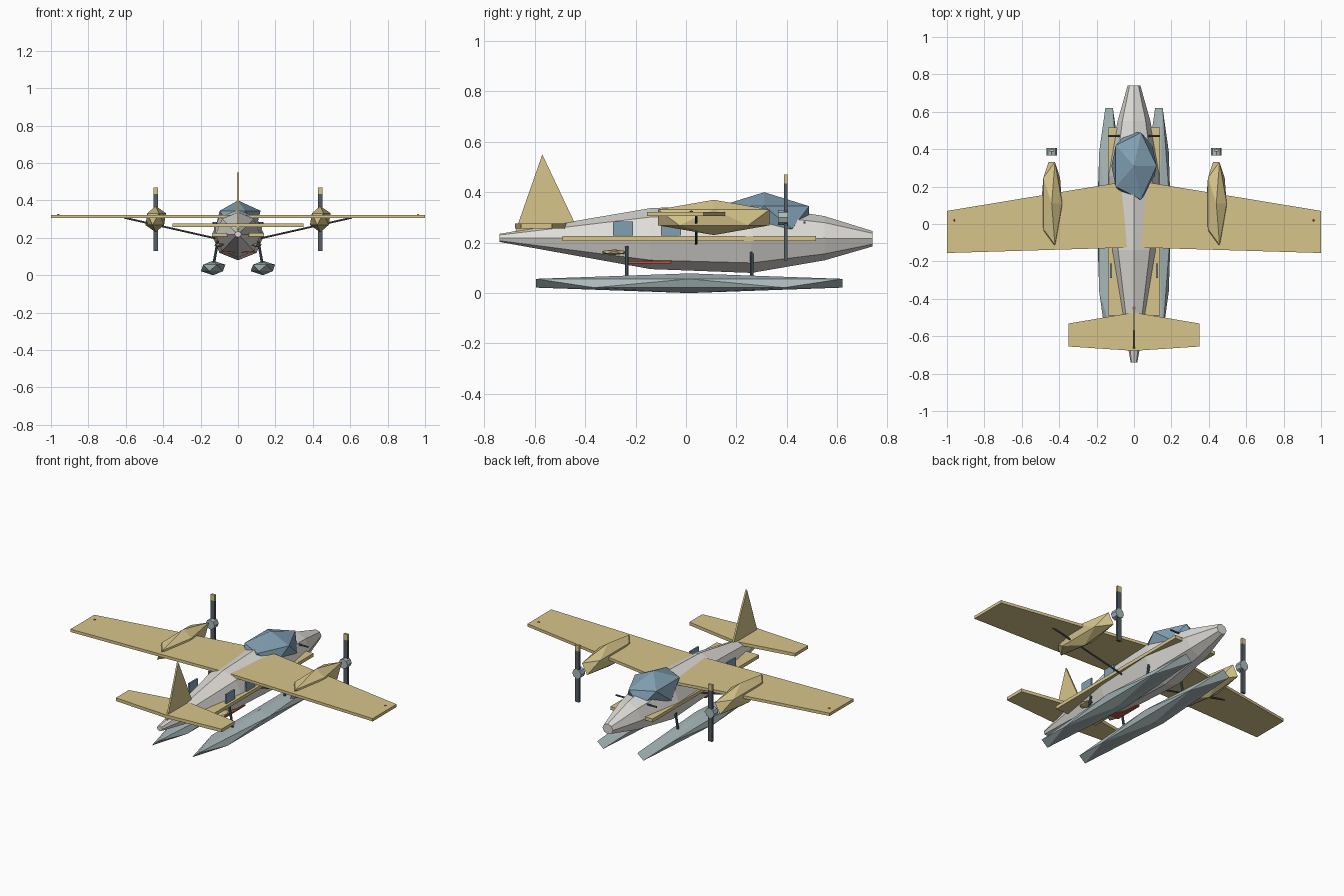
import bpy, bmesh
from math import sin, cos, pi
from mathutils import Vector

if "Cube" in bpy.data.objects:
    bpy.data.objects.remove(bpy.data.objects["Cube"])


def mat(name, r, g, b):
    m = bpy.data.materials.new(name)
    m.diffuse_color = (r, g, b, 1)
    m.use_nodes = True
    m.node_tree.nodes["Principled BSDF"].inputs["Base Color"].default_value = m.diffuse_color
    return m


YELLOW = mat("yellow", .68, .56, .26)
WHITE = mat("hull_white", .74, .72, .68)
GLASS = mat("glass", .22, .35, .45)
FLOAT = mat("float_grey", .40, .49, .50)
DARK = mat("dark", .09, .11, .13)
TEAL = mat("strut", .07, .13, .14)
RED = mat("red", .5, .09, .06)


def finish(bm, name, m):
    bmesh.ops.recalc_face_normals(bm, faces=bm.faces)
    me = bpy.data.meshes.new(name)
    bm.to_mesh(me)
    bm.free()
    me.materials.append(m)
    ob = bpy.data.objects.new(name, me)
    bpy.context.collection.objects.link(ob)
    return ob


def ico(name, c, r, m):
    # scaled icosahedron
    bm = bmesh.new()
    bmesh.ops.create_icosphere(bm, subdivisions=1, radius=1)
    for v in bm.verts:
        v.co = Vector(c) + v.co * Vector(r)
    return finish(bm, name, m)


def box(name, lo, hi, m):
    bm = bmesh.new()
    bmesh.ops.create_cube(bm, size=1)
    lo, hi = Vector(lo), Vector(hi)
    for v in bm.verts:
        v.co = (lo + hi) / 2 + v.co * (hi - lo)
    return finish(bm, name, m)


def rod(name, a, b, r, m, n=8):
    bm = bmesh.new()
    a, b = Vector(a), Vector(b)
    bmesh.ops.create_cone(bm, cap_ends=True, segments=n, radius1=r, radius2=r, depth=(b - a).length)
    q = (b - a).to_track_quat('Z', 'Y')
    for v in bm.verts:
        v.co = (a + b) / 2 + q @ v.co
    return finish(bm, name, m)


def plate(name, pts, offset, m):
    # extruded flat outline
    bm = bmesh.new()
    f = bm.faces.new([bm.verts.new(p) for p in pts])
    ext = bmesh.ops.extrude_face_region(bm, geom=[f])
    for g in ext["geom"]:
        if isinstance(g, bmesh.types.BMVert):
            g.co += Vector(offset)
    return finish(bm, name, m)


# Fuselage: octagonal sections (y, half width, top, bottom)
stations = [(-.74, .018, .235, .203), (-.14, .12, .337, .095), (.26, .14, .352, .08),
            (.55, .088, .305, .13), (.74, .034, .246, .185)]
bm = bmesh.new()
rings = []
for y, w, t, b in stations:
    rings.append([bm.verts.new((w * sin(k * pi / 4), y, (t + b) / 2 + (t - b) / 2 * cos(k * pi / 4)))
                  for k in range(8)])
for p, q in zip(rings, rings[1:]):
    for k in range(8):
        j = (k + 1) % 8
        bm.faces.new((p[k], p[j], q[j], q[k]))
bm.faces.new(rings[0])
bm.faces.new(rings[-1])
finish(bm, "fuselage", WHITE)

ico("canopy", (0, .31, .30), (.135, .21, .10), GLASS)
rod("windscreen_bar", (-.135, .47, .28), (.135, .47, .28), .005, DARK)

# Wing and tail surfaces
plate("wing", [(-1, -.155, .305), (0, -.125, .305), (1, -.155, .305),
               (1, .07, .305), (0, .235, .305), (-1, .07, .305)], (0, 0, .017), YELLOW)
plate("tailplane", [(-.35, -.655, .257), (0, -.678, .257), (.35, -.655, .257),
                    (.35, -.532, .257), (0, -.473, .257), (-.35, -.532, .257)], (0, 0, .019), YELLOW)
plate("tail_fin", [(-.005, -.68, .235), (-.005, -.44, .275), (-.005, -.57, .55)], (.01, 0, 0), YELLOW)
box("belly_stripe", (-.09, -.24, .118), (.09, -.06, .127), RED)

for s, side in ((-1, "left"), (1, "right")):
    x = .44 * s
    # Engine, hub and propeller
    ico(side + "_engine", (x, .11, .30), (.062, .26, .07), YELLOW)
    rod(side + "_hub", (x, .365, .30), (x, .405, .30), .029, FLOAT)
    box(side + "_propeller", (x - .013, .388, .13), (x + .013, .402, .435), DARK)
    box(side + "_propeller_tip", (x - .013, .388, .435), (x + .013, .402, .47), YELLOW)
    # Float and its struts
    ico(side + "_float", (.133 * s, .0125, .039), (.073, .715, .039), FLOAT)
    for y, pos in ((.26, "front"), (-.235, "rear")):
        rod(f"{side}_{pos}_float_strut", (.13 * s, y, .06), (.108 * s, y, .185), .007, TEAL)
    rod(side + "_wing_strut", (.11 * s, .04, .195), (.61 * s, .04, .308), .005, DARK)
    # Side rail, step and windows
    x0, x1 = sorted((.055 * s, .14 * s))
    box(side + "_side_rail", (x0, -.49, .207), (x1, .515, .227), YELLOW)
    ico(side + "_step", (.10 * s, -.285, .162), (.03, .055, .011), YELLOW)
    x0, x1 = sorted((.118 * s, .127 * s))
    for i, y in enumerate((-.25, -.06)):
        box(f"{side}_window_{i + 1}", (x0, y - .04, .228), (x1, y + .04, .284), GLASS)
    ico(side + "_wingtip_light", (.962 * s, .02, .322), (.008, .008, .006), RED)
